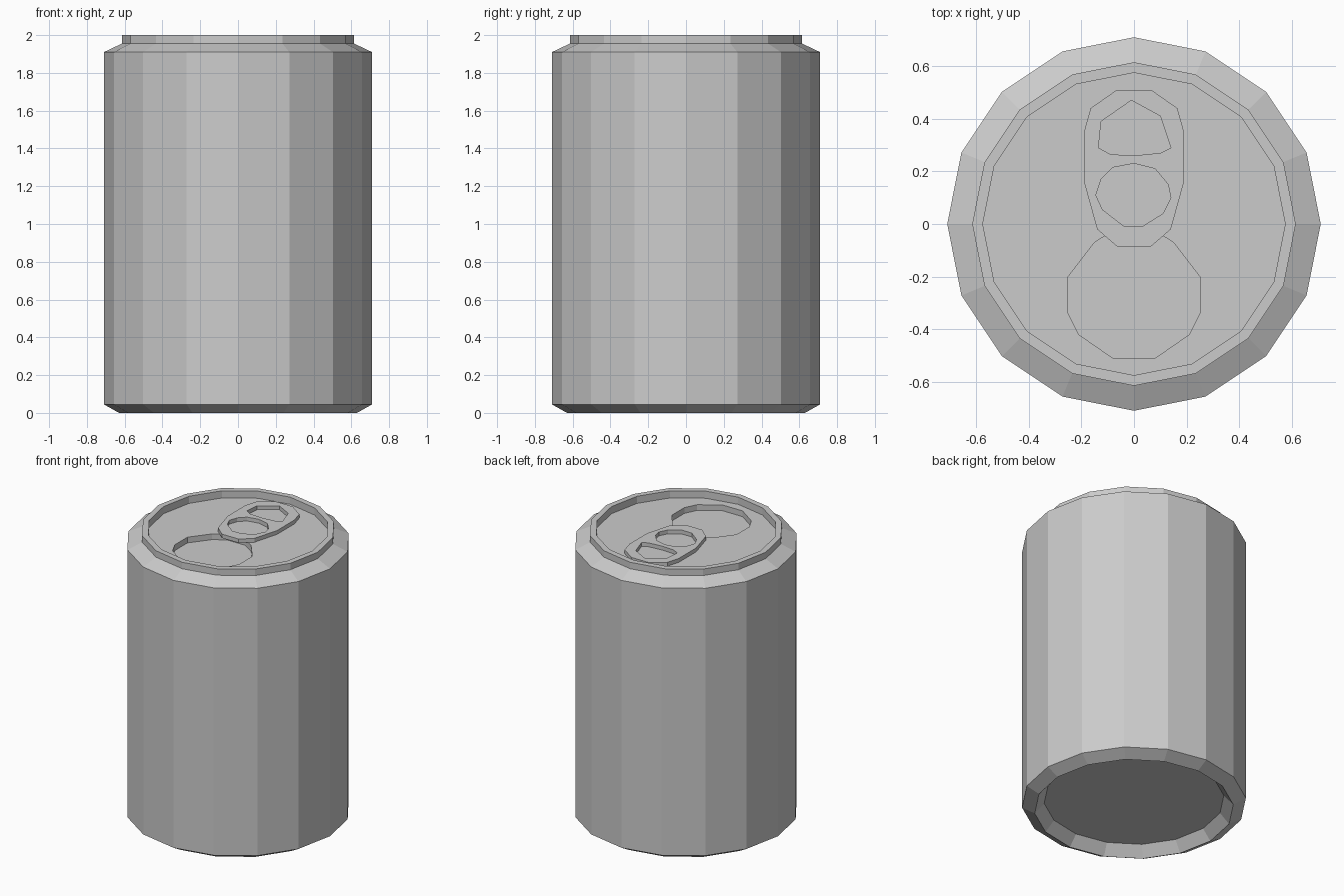
import bpy, bmesh, math

if "Cube" in bpy.data.objects:
    bpy.data.objects.remove(bpy.data.objects["Cube"])

SIDES = 16
LID_Z = 1.95


def add_object(name, bm):
    bmesh.ops.recalc_face_normals(bm, faces=bm.faces[:])
    mesh = bpy.data.meshes.new(name)
    bm.to_mesh(mesh)
    bm.free()
    obj = bpy.data.objects.new(name, mesh)
    bpy.context.collection.objects.link(obj)
    return obj


def lathe(name, profile):
    bm = bmesh.new()
    rings = [[bm.verts.new((r * math.cos(math.tau * i / SIDES),
                            r * math.sin(math.tau * i / SIDES), z))
              for i in range(SIDES)] for r, z in profile]
    for low, high in zip(rings, rings[1:]):
        for i in range(SIDES):
            j = (i + 1) % SIDES
            bm.faces.new((low[i], low[j], high[j], high[i]))
    bm.faces.new(rings[0][::-1])
    bm.faces.new(rings[-1])
    return add_object(name, bm)


def prism(name, outline, z0, z1):
    bm = bmesh.new()
    face = bm.faces.new([bm.verts.new((x, y, z0)) for x, y in outline])
    top = bmesh.ops.extrude_face_region(bm, geom=[face])["geom"]
    verts = [v for v in top if isinstance(v, bmesh.types.BMVert)]
    bmesh.ops.translate(bm, verts=verts, vec=(0, 0, z1 - z0))
    # the starting face stays as the bottom cap
    if not face.is_valid or len(bm.faces) < len(outline) + 2:
        bm.faces.new([v for v in bm.verts if v not in verts])
    return add_object(name, bm)


def mirrored(half):
    return half + [(-x, y) for x, y in reversed(half)]


def cut(target, cutter):
    mod = target.modifiers.new(cutter.name, "BOOLEAN")
    mod.operation = "DIFFERENCE"
    mod.solver = "EXACT"
    mod.object = cutter
    cutter.hide_render = True
    cutter.hide_set(True)


# Can body: domed-in base, wall, shoulder, raised rim and sunken lid
can = lathe("can_body", [(0.57, 0.07), (0.63, 0), (0.71, 0.045), (0.71, 1.91),
                         (0.615, 1.955), (0.615, 2), (0.575, 2), (0.575, LID_Z)])

# Recessed mouth panel in the lid
mouth = mirrored([(0.08, -0.51), (0.21, -0.42), (0.25, -0.34), (0.25, -0.2),
                  (0.15, -0.07), (0.07, -0.02)])
cut(can, prism("mouth_cutter", mouth, LID_Z - 0.04, LID_Z + 0.03))

# Pull tab with a finger hole and a rivet hole
tab = prism("pull_tab", mirrored([(0.065, -0.085), (0.14, -0.02), (0.19, 0.16),
                                  (0.19, 0.35), (0.165, 0.44), (0.065, 0.51)]),
            LID_Z, LID_Z + 0.027)
finger_hole = [(-0.01, 0.47), (0.10, 0.41), (0.14, 0.29), (0.10, 0.27), (0, 0.26),
               (-0.09, 0.265), (-0.135, 0.29), (-0.125, 0.39)]
rivet_hole = [(0, 0.23), (0.08, 0.21), (0.13, 0.15), (0.14, 0.10), (0.11, 0.04),
              (0.035, -0.007), (-0.04, -0.007), (-0.12, 0.055), (-0.145, 0.11),
              (-0.125, 0.17), (-0.08, 0.215)]
for name, hole in (("finger_hole_cutter", finger_hole), ("rivet_hole_cutter", rivet_hole)):
    cut(tab, prism(name, hole, LID_Z - 0.05, LID_Z + 0.1))
